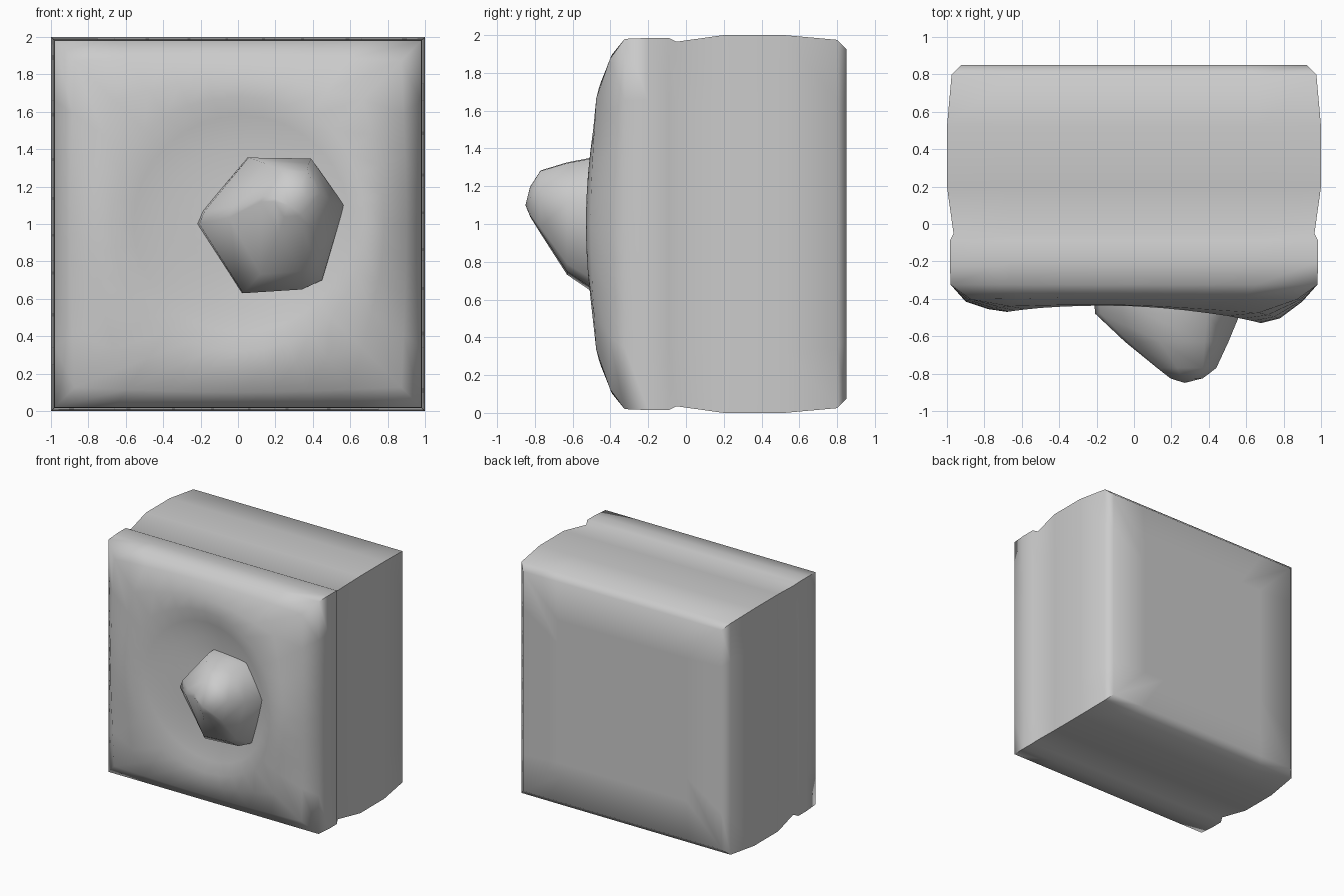
import bpy, bmesh, math

if "Cube" in bpy.data.objects:
    bpy.data.objects.remove(bpy.data.objects["Cube"])

N = 32


def finish(name, bm, angle):
    bmesh.ops.recalc_face_normals(bm, faces=bm.faces)
    me = bpy.data.meshes.new(name)
    bm.to_mesh(me)
    bm.free()
    ob = bpy.data.objects.new(name, me)
    bpy.context.collection.objects.link(ob)
    bpy.ops.object.select_all(action='DESELECT')
    bpy.context.view_layer.objects.active = ob
    ob.select_set(True)
    bpy.ops.object.shade_smooth_by_angle(angle=math.radians(angle))
    return ob


def loft(name, rings, tip, angle):
    """Skin rings from back to front, cap the back, close the front on a tip."""
    bm = bmesh.new()
    loops = [[bm.verts.new(p) for p in r] for r in rings]
    n = len(loops[0])
    for a, b in zip(loops, loops[1:]):
        for i in range(n):
            j = (i + 1) % n
            bm.faces.new((a[i], a[j], b[j], b[i]))
    bm.faces.new(loops[0])
    t = bm.verts.new(tip)
    for i in range(n):
        bm.faces.new((loops[-1][i], loops[-1][(i + 1) % n], t))
    return finish(name, bm, angle)


def ring(y, r, roundness=0.0, cx=0.0, tilt=0.0, sides=0.0):
    """Square ring blending to a circle; tilt pushes the right side forward,
    sides pushes both left and right forward."""
    pts = []
    for i in range(N):
        a = 2 * math.pi * i / N
        c, s = math.cos(a), math.sin(a)
        k = r * ((1 - roundness) / max(abs(c), abs(s)) + roundness)
        pts.append((cx + k * c, y - tilt * c - sides * c * c, 1 + k * s))
    return pts


# block with chamfered back, shallow groove and widely dished front panel
block = [
    ring(0.85, 0.6), ring(0.85, 0.925), ring(0.80, 0.975), ring(0.52, 1.0),
    ring(0.20, 1.0), ring(-0.05, 0.965), ring(-0.09, 0.985),
    ring(-0.20, 0.985), ring(-0.325, 0.98),
    ring(-0.39, 0.90, 0.1, 0.0, 0.0, 0.025),
    ring(-0.435, 0.78, 0.5, 0.0, 0.025, 0.045),
    ring(-0.44, 0.68, 0.9, 0.0, 0.03, 0.06),
    ring(-0.42, 0.58, 1.0, 0.02, 0.03, 0.05),
    ring(-0.40, 0.45, 1.0, 0.05, 0.025, 0.035),
    ring(-0.395, 0.25, 1.0, 0.10, 0.015, 0.015),
]
loft("block_with_dished_front", block, (0.15, -0.395, 1.0), 60)

# faceted off-centre knob in the dish
outline = [(-0.22, 1.0), (-0.19, 1.07), (0.05, 1.355), (0.39, 1.35),
           (0.57, 1.1), (0.45, 0.70), (0.34, 0.65), (0.02, 0.63)]
steps = [(-0.36, 0.17, 1.0, 1.0, 1.0), (-0.48, 0.175, 1.0, 0.98, 1.0),
         (-0.63, 0.225, 1.035, 0.70, 0.82), (-0.77, 0.28, 1.12, 0.40, 0.46),
         (-0.825, 0.28, 1.12, 0.22, 0.22)]
knob = [[(cx + (x - 0.17) * sx, y, cz + (z - 1.0) * sz) for x, z in outline]
        for y, cx, cz, sx, sz in steps]
loft("knob", knob, (0.27, -0.85, 1.1), 75)
